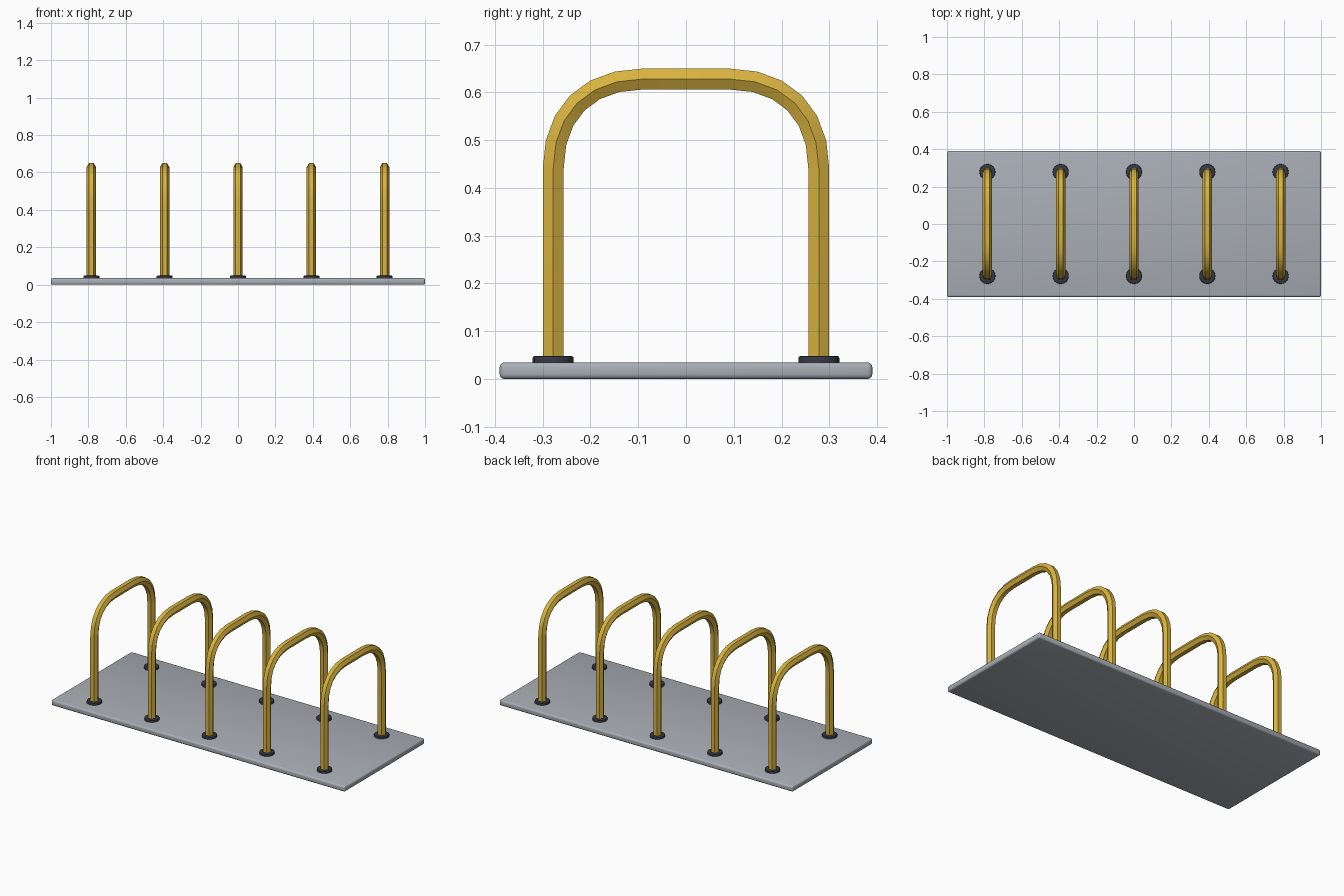
import bpy, bmesh, math
from mathutils import Vector

if "Cube" in bpy.data.objects:
    bpy.data.objects.remove(bpy.data.objects["Cube"])


def material(name, rgb):
    m = bpy.data.materials.new(name)
    m.diffuse_color = (*rgb, 1)
    m.use_nodes = True
    m.node_tree.nodes["Principled BSDF"].inputs["Base Color"].default_value = m.diffuse_color
    return m


GOLD = material("yellow paint", (0.69, 0.45, 0.05))
GREY = material("grey steel", (0.40, 0.43, 0.47))
DARK = material("dark steel", (0.035, 0.04, 0.055))


def finish(bm, name, mat, angle=35):
    bmesh.ops.recalc_face_normals(bm, faces=bm.faces[:])
    me = bpy.data.meshes.new(name)
    bm.to_mesh(me)
    bm.free()
    ob = bpy.data.objects.new(name, me)
    bpy.context.collection.objects.link(ob)
    me.materials.append(mat)
    bpy.ops.object.select_all(action='DESELECT')
    ob.select_set(True)
    bpy.context.view_layer.objects.active = ob
    bpy.ops.object.shade_smooth_by_angle(angle=math.radians(angle))
    return ob


# Base plate with rounded edges
bm = bmesh.new()
bmesh.ops.create_cube(bm, size=1)
for v in bm.verts:
    v.co = (v.co.x * 2, v.co.y * 0.78, (v.co.z + 0.5) * 0.035)
bmesh.ops.bevel(bm, geom=bm.edges[:], offset=0.01, segments=3,
                profile=0.5, affect='EDGES')
finish(bm, "base_plate", GREY)

# Hoop centre line in the y-z plane: leg, curved corner, top bar, mirrored
LEG_Y, TOP_Z, CORNER, K = 0.278, 0.628, 0.188, 0.62
corner = [Vector(p) for p in ((0, -LEG_Y, TOP_Z - CORNER),
                              (0, -LEG_Y, TOP_Z - CORNER * (1 - K)),
                              (0, -LEG_Y + CORNER * (1 - K), TOP_Z),
                              (0, -LEG_Y + CORNER, TOP_Z))]
path = [Vector((0, -LEG_Y, 0.03))]
for i in range(7):
    t = i / 6
    w = ((1 - t) ** 3, 3 * t * (1 - t) ** 2, 3 * t * t * (1 - t), t ** 3)
    path.append(sum((c * k for c, k in zip(corner, w)), Vector()))
path += [Vector((0, -p.y, p.z)) for p in reversed(path)]


def hoop(x, name, r=0.0252, sides=6):
    bm = bmesh.new()
    rings = []
    for i, p in enumerate(path):
        d_in = (p - path[i - 1]).normalized() if i else Vector((0, 0, 1))
        d_out = ((path[i + 1] - p).normalized() if i < len(path) - 1
                 else Vector((0, 0, -1)))
        n = Vector((1, 0, 0)).cross((d_in + d_out).normalized())
        rings.append([bm.verts.new(p + Vector((x + r * math.cos(a), 0, 0)) + n * r * math.sin(a))
                      for a in (2 * math.pi * k / sides for k in range(sides))])
    for a, b in zip(rings, rings[1:]):
        for k in range(sides):
            j = (k + 1) % sides
            bm.faces.new((a[k], a[j], b[j], b[k]))
    bm.faces.new(rings[0])
    bm.faces.new(rings[-1])
    finish(bm, name, GOLD)


# Round foot flange with a softened top rim
def flange(x, y, name):
    bm = bmesh.new()
    bmesh.ops.create_cone(bm, cap_ends=True, segments=16, radius1=0.043,
                          radius2=0.043, depth=0.018)
    for v in bm.verts:
        v.co += Vector((x, y, 0.039))
    rim = [e for e in bm.edges if all(v.co.z > 0.04 for v in e.verts)]
    bmesh.ops.bevel(bm, geom=rim, offset=0.004, segments=2,
                    profile=0.5, affect='EDGES')
    finish(bm, name, DARK)


# Five hoops, each with two flanges
for i in range(5):
    x = (i - 2) * 0.392
    hoop(x, f"hoop_{i + 1}")
    for side, y in (("front", -LEG_Y), ("back", LEG_Y)):
        flange(x, y, f"{side}_flange_{i + 1}")
